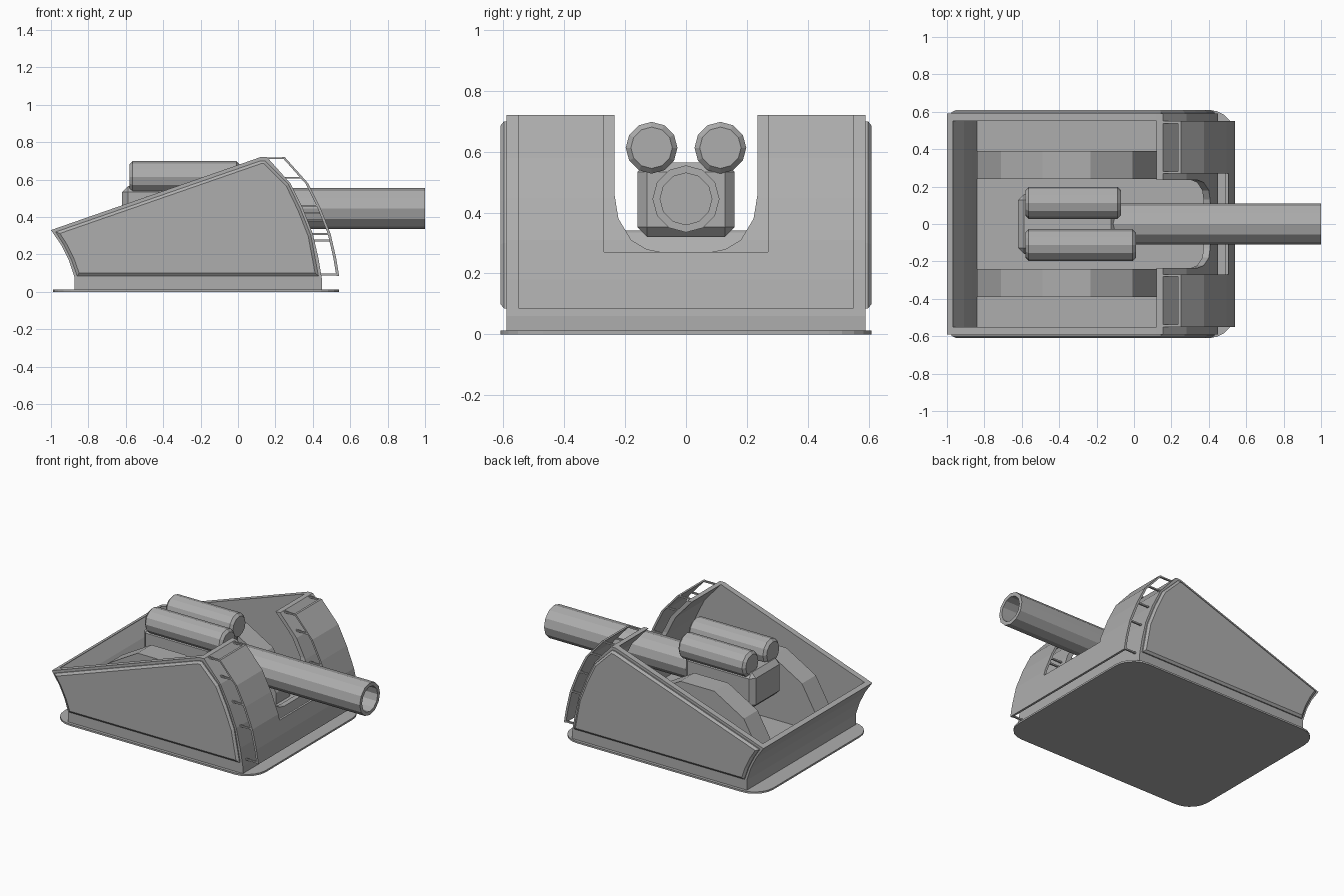
import bpy, bmesh, math

if "Cube" in bpy.data.objects:
    bpy.data.objects.remove(bpy.data.objects["Cube"])

steel = bpy.data.materials.new("steel_grey")
steel.diffuse_color = (0.42, 0.42, 0.42, 1)
steel.use_nodes = True
steel.node_tree.nodes["Principled BSDF"].inputs["Base Color"].default_value = steel.diffuse_color


def finish(name, bm):
    bmesh.ops.recalc_face_normals(bm, faces=bm.faces[:])
    me = bpy.data.meshes.new(name)
    bm.to_mesh(me)
    bm.free()
    ob = bpy.data.objects.new(name, me)
    bpy.context.collection.objects.link(ob)
    me.materials.append(steel)
    return ob


def prism_bm(pts, axis, a, b):
    """Extrude a 2D outline along x, y or z from a to b."""
    put = {"x": lambda p, t: (t, p[0], p[1]),
           "y": lambda p, t: (p[0], t, p[1]),
           "z": lambda p, t: (p[0], p[1], t)}[axis]
    bm = bmesh.new()
    lo = [bm.verts.new(put(p, a)) for p in pts]
    hi = [bm.verts.new(put(p, b)) for p in pts]
    bm.faces.new(lo)
    cap = bm.faces.new(hi)
    n = len(pts)
    for i in range(n):
        j = (i + 1) % n
        bm.faces.new((lo[i], lo[j], hi[j], hi[i]))
    bmesh.ops.recalc_face_normals(bm, faces=bm.faces[:])
    return bm, cap


def prism(name, pts, axis, a, b):
    return finish(name, prism_bm(pts, axis, a, b)[0])


def lathe(name, prof, y, z, segs=12):
    """Spin an (x, radius) profile around an axis parallel to x."""
    bm = bmesh.new()
    rings = []
    for x, r in prof:
        rings.append([bm.verts.new((x, y + r * math.cos(2 * math.pi * k / segs),
                                    z + r * math.sin(2 * math.pi * k / segs)))
                      for k in range(segs)])
    for r0, r1 in zip(rings, rings[1:]):
        for k in range(segs):
            m = (k + 1) % segs
            bm.faces.new((r0[k], r0[m], r1[m], r1[k]))
    bm.faces.new(rings[0])
    bm.faces.new(rings[-1])
    return finish(name, bm)


def cut(ob, cutter):
    mod = ob.modifiers.new("cut", "BOOLEAN")
    mod.operation = "DIFFERENCE"
    mod.solver = "EXACT"
    mod.object = cutter
    bpy.context.view_layer.objects.active = ob
    bpy.ops.object.modifier_apply(modifier=mod.name)
    bpy.data.objects.remove(cutter)


# base plate with rounded corners
R, outline = 0.14, []
for cx, cy, a0 in ((0.40, 0.47, 0), (-0.85, 0.47, 90), (-0.85, -0.47, 180), (0.40, -0.47, 270)):
    for k in range(6):
        a = math.radians(a0 + 18 * k)
        outline.append((cx + R * math.cos(a), cy + R * math.sin(a)))
prism("base_plate", outline, "z", 0, 0.012)

# gun house: curved front, sloping top, concave back
front = [(0.155, 0.72), (0.28, 0.58), (0.345, 0.45), (0.40, 0.31), (0.43, 0.18), (0.45, 0.06)]
back = [(-0.875, 0.08), (-0.905, 0.17), (-0.945, 0.25), (-1.0, 0.33)]
hull = prism("gun_house", front + [(0.45, 0.005), (-0.875, 0.005)] + back + [(0.12, 0.72)],
             "y", -0.59, 0.59)
inside = [(x - 0.035, z) for x, z in front[:-1]] + [(0.405, 0.08)]
inside += [(-0.84, 0.08), (-0.87, 0.17), (-0.91, 0.25), (-0.968, 0.335), (-0.968, 1.0), (0.12, 1.0)]
cut(hull, prism("inside_cutter", inside, "y", -0.55, 0.55))
half = [(0.235, 1.0), (0.235, 0.46), (0.222, 0.38), (0.18, 0.31), (0.13, 0.28), (0.08, 0.27)]
cut(hull, prism("gun_slot_cutter", half + [(-y, z) for y, z in reversed(half)], "x", 0.0, 0.8))

# raised panels on both sides
panel = [(-0.86, 0.085), (0.43, 0.085), (0.39, 0.30), (0.335, 0.44), (0.27, 0.575), (0.145, 0.70),
         (0.12, 0.70), (-0.975, 0.32), (-0.93, 0.25), (-0.89, 0.17)]
for side, s in (("left", 1), ("right", -1)):
    bm, cap = prism_bm(panel, "y", s * 0.585, s * 0.598)
    bmesh.ops.inset_region(bm, faces=[cap], thickness=0.015, depth=0.012, use_even_offset=True)
    finish("side_panel_" + side, bm)

# spaced front armour: full-width lower band and two legs beside the slot
GAP = 0.095


def front_x(z):
    for (x0, z0), (x1, z1) in zip(front, front[1:]):
        if z0 >= z >= z1:
            return x0 + (x1 - x0) * (z0 - z) / (z0 - z1)
    return front[0][0]


def band(zs):
    outer = [(front_x(z) + GAP, z) for z in zs]
    return outer + [(x - 0.015, z) for x, z in reversed(outer)]


prism("front_armour_lower", band([0.27, 0.18, 0.085]), "y", -0.55, 0.55)
for side, s in (("left", 1), ("right", -1)):
    prism("front_armour_" + side, band([0.72, 0.58, 0.45, 0.31, 0.27]), "y", s * 0.27, s * 0.55)

# short brackets holding the armour off the gun house
for s in (1, -1):
    for y, levels in ((0.544, (0.714, 0.61, 0.46, 0.31, 0.092)),
                      (0.276, (0.714, 0.61, 0.42, 0.38, 0.275))):
        for z in levels:
            x = front_x(z)
            prism("armour_bracket", [(x - 0.01, z - 0.005), (x + GAP - 0.008, z - 0.005),
                                     (x + GAP - 0.008, z + 0.005), (x - 0.01, z + 0.005)],
                  "y", s * y - 0.006, s * y + 0.006)

# arched gun cradles standing on the floor
arch = [(-0.36 + 0.48 / math.cos(math.radians(15)) * math.cos(math.radians(a)),
         0.03 + 0.48 / math.cos(math.radians(15)) * math.sin(math.radians(a)))
        for a in range(15, 180, 30)]
arch = [(0.12, 0.07)] + arch + [(-0.84, 0.07)]
for side, s in (("left", 1), ("right", -1)):
    prism("gun_cradle_" + side, arch, "y", s * 0.24, s * 0.39)

# breech block with bevelled edges
bm, _ = prism_bm([(-0.16, 0.32), (0.16, 0.32), (0.16, 0.565), (-0.16, 0.565)], "x", -0.62, -0.09)
bmesh.ops.bevel(bm, geom=bm.edges[:], offset=0.032, segments=1, affect="EDGES")
finish("breech_block", bm)

# hollow barrel and the two recoil cylinders on top
lathe("barrel", [(-0.12, 0.11), (1.0, 0.11), (1.0, 0.085), (0.3, 0.085)], 0, 0.445)
for side, y, end in (("left", 0.113, -0.07), ("right", -0.113, 0.01)):
    lathe("recoil_cylinder_" + side,
          [(-0.58, 0.068), (-0.563, 0.085), (end - 0.017, 0.085), (end, 0.068)], y, 0.613)
